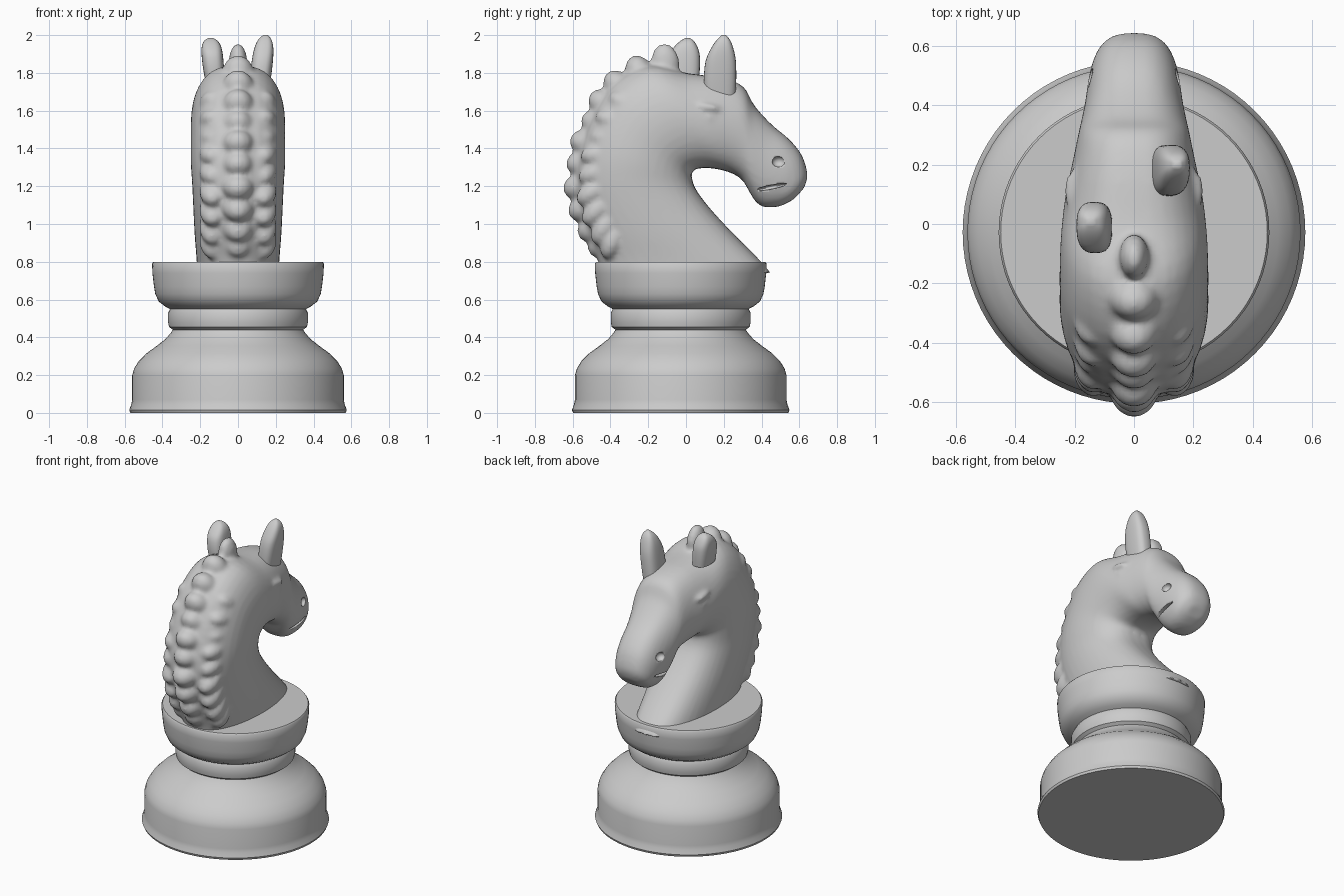
import bpy, bmesh, math
from mathutils import Matrix, Vector

if "Cube" in bpy.data.objects:
    bpy.data.objects.remove(bpy.data.objects["Cube"])

grey = bpy.data.materials.new("plain grey")
grey.diffuse_color = (0.6, 0.6, 0.6, 1)
grey.use_nodes = True
grey.node_tree.nodes["Principled BSDF"].inputs["Base Color"].default_value = grey.diffuse_color


def make_object(name, bm, sharp=40):
    bmesh.ops.recalc_face_normals(bm, faces=bm.faces)
    mesh = bpy.data.meshes.new(name)
    bm.to_mesh(mesh)
    bm.free()
    mesh.materials.append(grey)
    mesh.shade_smooth()
    mesh.set_sharp_from_angle(angle=math.radians(sharp))
    ob = bpy.data.objects.new(name, mesh)
    bpy.context.collection.objects.link(ob)
    return ob


def skin(bm, rings):
    """Bridge closed rings of points and cap both ends."""
    rows = [[bm.verts.new(p) for p in r] for r in rings]
    n = len(rows[0])
    for a, b in zip(rows, rows[1:]):
        for i in range(n):
            j = (i + 1) % n
            bm.faces.new((a[i], a[j], b[j], b[i]))
    bm.faces.new(rows[0])
    bm.faces.new(rows[-1])


def spline(keys, steps):
    """Catmull-Rom interpolation of tuples."""
    out = []
    for i in range(len(keys) - 1):
        p = [keys[max(0, min(len(keys) - 1, i + k))] for k in (-1, 0, 1, 2)]
        for s in range(steps):
            t = s / steps
            out.append([0.5 * (2 * b + (c - a) * t + (2 * a - 5 * b + 4 * c - d) * t * t
                               + (3 * b - a - 3 * c + d) * t ** 3)
                        for a, b, c, d in zip(*p)])
    out.append(list(keys[-1]))
    return out


def lump(bm, loc, size, tilt=0):
    m = Matrix.Translation(loc) @ Matrix.Rotation(tilt, 4, 'X') @ Matrix.Diagonal((*size, 1))
    bmesh.ops.create_uvsphere(bm, u_segments=20, v_segments=12, radius=1, matrix=m)


# Turned base
profile = [(0.57, 0), (0.576, 0.015), (0.565, 0.045), (0.56, 0.07), (0.56, 0.20), (0.55, 0.235),
           (0.525, 0.275), (0.485, 0.315), (0.43, 0.355), (0.385, 0.39), (0.355, 0.425),
           (0.345, 0.44), (0.365, 0.455), (0.37, 0.48), (0.37, 0.53), (0.36, 0.55),
           (0.385, 0.563), (0.42, 0.59), (0.438, 0.63), (0.445, 0.67), (0.453, 0.74),
           (0.455, 0.79), (0.448, 0.80)]
bm = bmesh.new()
skin(bm, [[(r * math.cos(k * math.tau / 80), r * math.sin(k * math.tau / 80) - 0.028, z)
           for k in range(80)] for r, z in profile])
make_object("turned_base", bm)

# Horse neck and head: sections from nape point (y, z) to throat point (y, z), half width
sections = [(-0.45, 0.74, 0.45, 0.74, 0.215), (-0.47, 0.82, 0.38, 0.82, 0.22),
            (-0.52, 0.95, 0.25, 0.95, 0.23), (-0.565, 1.1, 0.13, 1.08, 0.237),
            (-0.585, 1.25, 0.055, 1.18, 0.243), (-0.56, 1.4, 0.03, 1.25, 0.25),
            (-0.495, 1.58, 0.04, 1.285, 0.25), (-0.38, 1.75, 0.08, 1.295, 0.25),
            (-0.2, 1.84, 0.13, 1.295, 0.245), (0.0, 1.80, 0.19, 1.285, 0.23),
            (0.18, 1.775, 0.25, 1.265, 0.205), (0.3, 1.73, 0.30, 1.23, 0.188),
            (0.36, 1.63, 0.33, 1.18, 0.178), (0.45, 1.53, 0.36, 1.13, 0.165),
            (0.55, 1.445, 0.39, 1.10, 0.155), (0.615, 1.36, 0.43, 1.088, 0.142),
            (0.643, 1.26, 0.50, 1.095, 0.115), (0.625, 1.19, 0.57, 1.13, 0.06)]
bm = bmesh.new()
rings = []
for ay, az, by, bz, w in spline(sections, 4):
    ring = []
    for k in range(36):
        a = k * math.tau / 36
        t = (1 - math.cos(a)) / 2
        s = math.sin(a)
        x = math.copysign(abs(s) ** 0.75, s) * w
        ring.append((x, ay + (by - ay) * t, az + (bz - az) * t))
    rings.append(ring)
skin(bm, rings)

# Mane: a row of central locks, with side locks either side
crest = [(-0.12, 1.95), (-0.28, 1.885), (-0.41, 1.80), (-0.50, 1.69), (-0.545, 1.57),
         (-0.61, 1.45), (-0.63, 1.32), (-0.645, 1.18), (-0.615, 1.05), (-0.56, 0.93), (-0.50, 0.84)]
for i, (y, z) in enumerate(crest):
    inward = (Vector((0, -0.05, 1.3)) - Vector((0, y, z))).normalized()
    tilt = math.atan2(inward.z, inward.y)
    lump(bm, Vector((0, y, z)) + inward * 0.1, (0.085 if i else 0.05, 0.105, 0.075), tilt)
    if i > 1:
        for side in (-1, 1):
            lump(bm, Vector((side * 0.135, y, z - 0.04)) + inward * 0.16,
                 (0.07, 0.105, 0.06), tilt + 0.4)

# Brows and lower eyelids
for side in (-1, 1):
    lump(bm, (side * 0.2, 0.11, 1.62), (0.035, 0.075, 0.022), -0.15)
    lump(bm, (side * 0.205, 0.11, 1.565), (0.025, 0.05, 0.015), -0.15)
horse = make_object("horse_neck_and_head", bm)
remesh = horse.modifiers.new("blend", 'REMESH')
remesh.mode = 'VOXEL'
remesh.voxel_size = 0.014
remesh.use_smooth_shade = True
smooth = horse.modifiers.new("soften", 'SMOOTH')
smooth.factor = 0.5
smooth.iterations = 5

# Nostrils and mouth corners
bm = bmesh.new()
for side in (-1, 1):
    lump(bm, (side * 0.15, 0.49, 1.33), (0.03, 0.034, 0.028))
    lump(bm, (side * 0.135, 0.45, 1.195), (0.03, 0.085, 0.011), 0.2)
cutter = make_object("nostril_and_mouth_cutter", bm)
cutter.hide_render = True
cutter.display_type = 'WIRE'
cut = horse.modifiers.new("nostrils", 'BOOLEAN')
cut.operation = 'DIFFERENCE'
cut.object = cutter

# Ears: rounded lofts tapering to a tip, (height fraction, half width, half depth, shift back)
ear_shape = [(0, 0.052, 0.082, 0), (0.3, 0.056, 0.086, 0), (0.6, 0.056, 0.08, 0.004),
             (0.8, 0.05, 0.058, 0.012), (0.93, 0.035, 0.034, 0.018), (1, 0.012, 0.01, 0.02)]


def ear(name, x, y, z0, z1, lean):
    bm = bmesh.new()
    rings = []
    for f, w, d, shift in spline(ear_shape, 3):
        ring = []
        for k in range(28):
            a = k * math.tau / 28
            c, s = math.cos(a), math.sin(a)
            ring.append((x + lean * (f - 0.5) + math.copysign(abs(c) ** 0.7, c) * w,
                         y + shift + math.copysign(abs(s) ** 0.7, s) * d, z0 + (z1 - z0) * f))
        rings.append(ring)
    skin(bm, rings)
    make_object(name, bm, 55)


ear("left_ear", -0.135, -0.012, 1.775, 1.985, -0.02)
ear("right_ear", 0.125, 0.18, 1.66, 2.0, 0.04)
